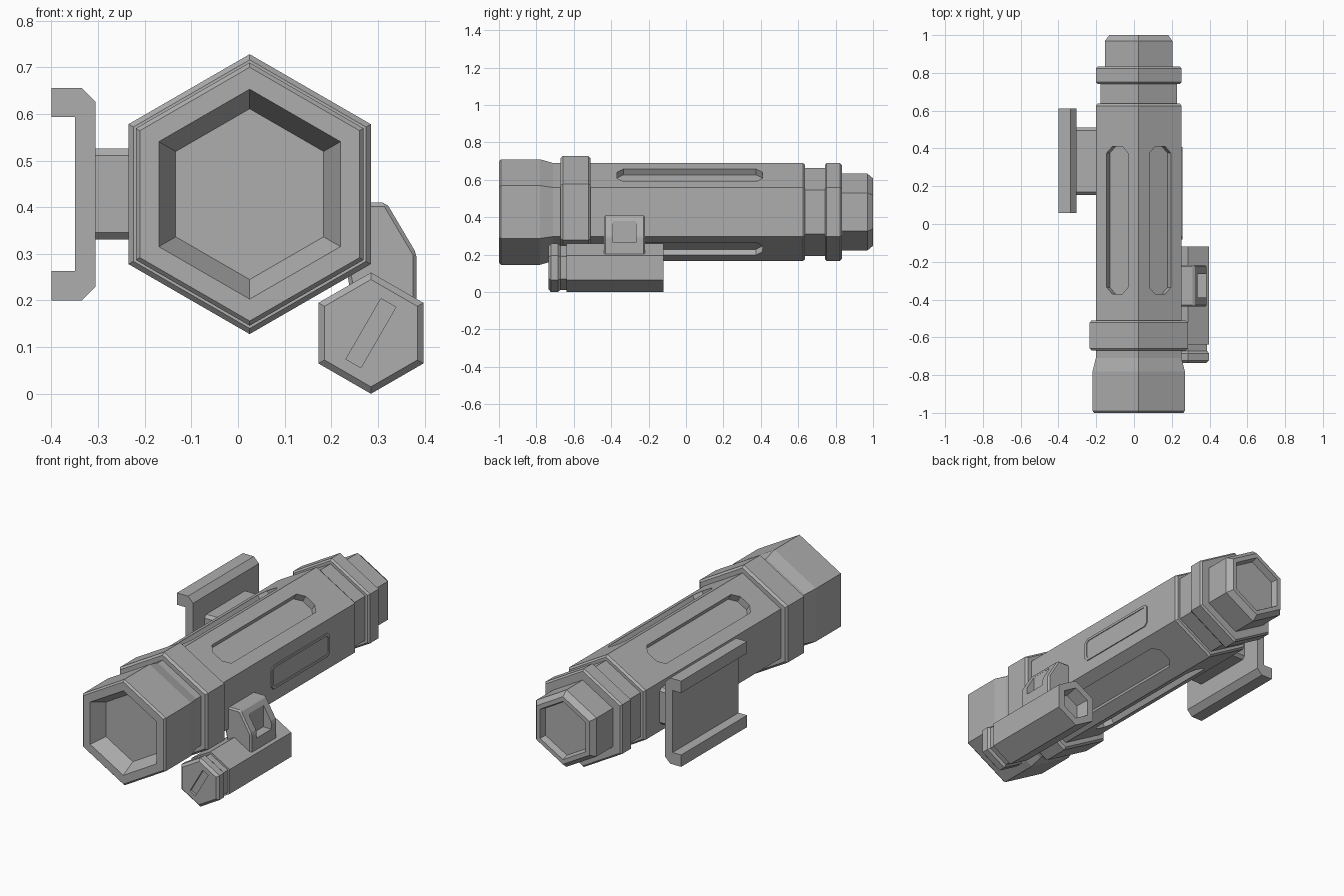
import bpy, bmesh
from math import sin, cos, radians
from mathutils import Matrix, Vector

cube = bpy.data.objects.get("Cube")
if cube:
    bpy.data.objects.remove(cube)

grey = bpy.data.materials.new("flat grey")
grey.use_nodes = True
grey.diffuse_color = (0.42, 0.42, 0.42, 1)
grey.node_tree.nodes["Principled BSDF"].inputs["Base Color"].default_value = (0.42, 0.42, 0.42, 1)

X, Y, Z = Vector((1, 0, 0)), Vector((0, 1, 0)), Vector((0, 0, 1))
AXIS_X, AXIS_Z = 0.025, 0.428


def finish(name, bm):
    bmesh.ops.recalc_face_normals(bm, faces=bm.faces)
    mesh = bpy.data.meshes.new(name)
    bm.to_mesh(mesh)
    bm.free()
    mesh.materials.append(grey)
    obj = bpy.data.objects.new(name, mesh)
    bpy.context.collection.objects.link(obj)
    return obj


def hex_tube(name, profile, cx, cz):
    """Six-sided solid along y from (y, radius) pairs, closed at both ends."""
    bm = bmesh.new()
    rings = []
    for y, r in profile:
        rings.append([bm.verts.new((cx + r * cos(radians(30 + 60 * i)), y,
                                    cz + r * sin(radians(30 + 60 * i)))) for i in range(6)])
    for a, b in zip(rings, rings[1:]):
        for i in range(6):
            j = (i + 1) % 6
            bm.faces.new((a[i], a[j], b[j], b[i]))
    bm.faces.new(rings[0])
    bm.faces.new(rings[-1])
    return finish(name, bm)


def prism(name, points, origin, u, v, depth, bevel=0.0):
    """Extrude a flat outline, drawn along u and v, by depth either way."""
    n = u.cross(v).normalized()
    origin = Vector(origin)
    bm = bmesh.new()
    low, high = [[bm.verts.new(origin + u * a + v * b + n * s) for a, b in points]
                 for s in (-depth, depth)]
    bm.faces.new(low)
    bm.faces.new(high)
    for i in range(len(points)):
        j = (i + 1) % len(points)
        bm.faces.new((low[i], low[j], high[j], high[i]))
    if bevel:
        bmesh.ops.bevel(bm, geom=bm.edges[:], offset=bevel, segments=1, affect='EDGES')
    return finish(name, bm)


def rect(w, h, c=0.0):
    """Rectangle of half sizes w and h with corners cut by c."""
    if not c:
        return [(-w, -h), (w, -h), (w, h), (-w, h)]
    return [(-w + c, -h), (w - c, -h), (w, -h + c), (w, h - c),
            (w - c, h), (-w + c, h), (-w, h - c), (-w, -h + c)]


def cut(obj, cutters):
    """Subtract the cutters from the object and remove them."""
    for c in cutters:
        mod = obj.modifiers.new("cut", 'BOOLEAN')
        mod.operation, mod.solver, mod.object = 'DIFFERENCE', 'EXACT', c
    graph = bpy.context.evaluated_depsgraph_get()
    mesh = bpy.data.meshes.new_from_object(obj.evaluated_get(graph))
    obj.modifiers.clear()
    obj.data = mesh
    for c in cutters:
        bpy.data.objects.remove(c)


# Main barrel: hollow head, collar, long body, neck, rear ring and tail cap
barrel = hex_tube("barrel", [
    (-0.92, 0.183), (-1.0, 0.225), (-1.0, 0.272), (-0.99, 0.282), (-0.78, 0.282),
    (-0.71, 0.262), (-0.67, 0.262), (-0.67, 0.288), (-0.658, 0.3), (-0.522, 0.3),
    (-0.51, 0.288), (-0.51, 0.262), (0.625, 0.262), (0.637, 0.252), (0.637, 0.235),
    (0.742, 0.235), (0.742, 0.252), (0.752, 0.262), (0.823, 0.262), (0.833, 0.252),
    (0.833, 0.205), (0.97, 0.205), (1.0, 0.18), (1.0, 0.155), (0.965, 0.145)],
    AXIS_X, AXIS_Z)

# Long slots on the four slanted faces
slots = []
for angle in (60, 120, 240, 300):
    a = radians(angle)
    normal = X * cos(a) + Z * sin(a)
    centre = Vector((AXIS_X, 0.02, AXIS_Z)) + normal * 0.242
    slots.append(prism("slot_cutter", rect(0.39, 0.066, 0.035), centre,
                       Y, normal.cross(Y), 0.05))
cut(barrel, slots)

# Raised panel with a sunken middle on the left flat
panel = prism("side_panel", rect(0.245, 0.063, 0.018), (0.248, 0.162, 0.428), Y, Z, 0.009)
cut(panel, [prism("panel_cutter", rect(0.232, 0.05, 0.014), (0.263, 0.162, 0.428), Y, Z, 0.01)])

# Channel-shaped mount on the right, joined by a block
half = [(-0.305, 0.198), (-0.335, 0.228), (-0.4, 0.228), (-0.4, 0.165), (-0.35, 0.165)]
channel = half + [(x, -z) for x, z in reversed(half)]
prism("mount_channel", channel, (0, 0.335, AXIS_Z), X, Z, 0.277)
prism("mount_block", rect(0.178, 0.0975, 0.015), (-0.25, 0.332, 0.428), Y, Z, 0.06)

# Small hexagonal side unit with a grooved cap and a hollow rear
unit = hex_tube("side_unit", [
    (-0.735, 0.115), (-0.722, 0.13), (-0.685, 0.13), (-0.672, 0.118), (-0.638, 0.118),
    (-0.638, 0.13), (-0.12, 0.13), (-0.12, 0.088), (-0.19, 0.075)], 0.285, 0.13)
tilt = radians(30)
cut(unit, [prism("screw_slot_cutter", rect(0.0185, 0.075), (0.285, -0.735, 0.13),
                 X * cos(tilt) - Z * sin(tilt), X * sin(tilt) + Z * cos(tilt), 0.012)])

# Sloped bracket holding the side unit, with a window in its face
bracket = prism("side_bracket", [(0.23, 0.41), (0.318, 0.41), (0.383, 0.3), (0.383, 0.17),
                                 (0.25, 0.17), (0.23, 0.28)],
                (0, -0.328, 0), X, Z, 0.11, 0.008)
cut(bracket, [prism("window_cutter", rect(0.062, 0.058), (0.385, -0.328, 0.322), Y, Z, 0.05)])
